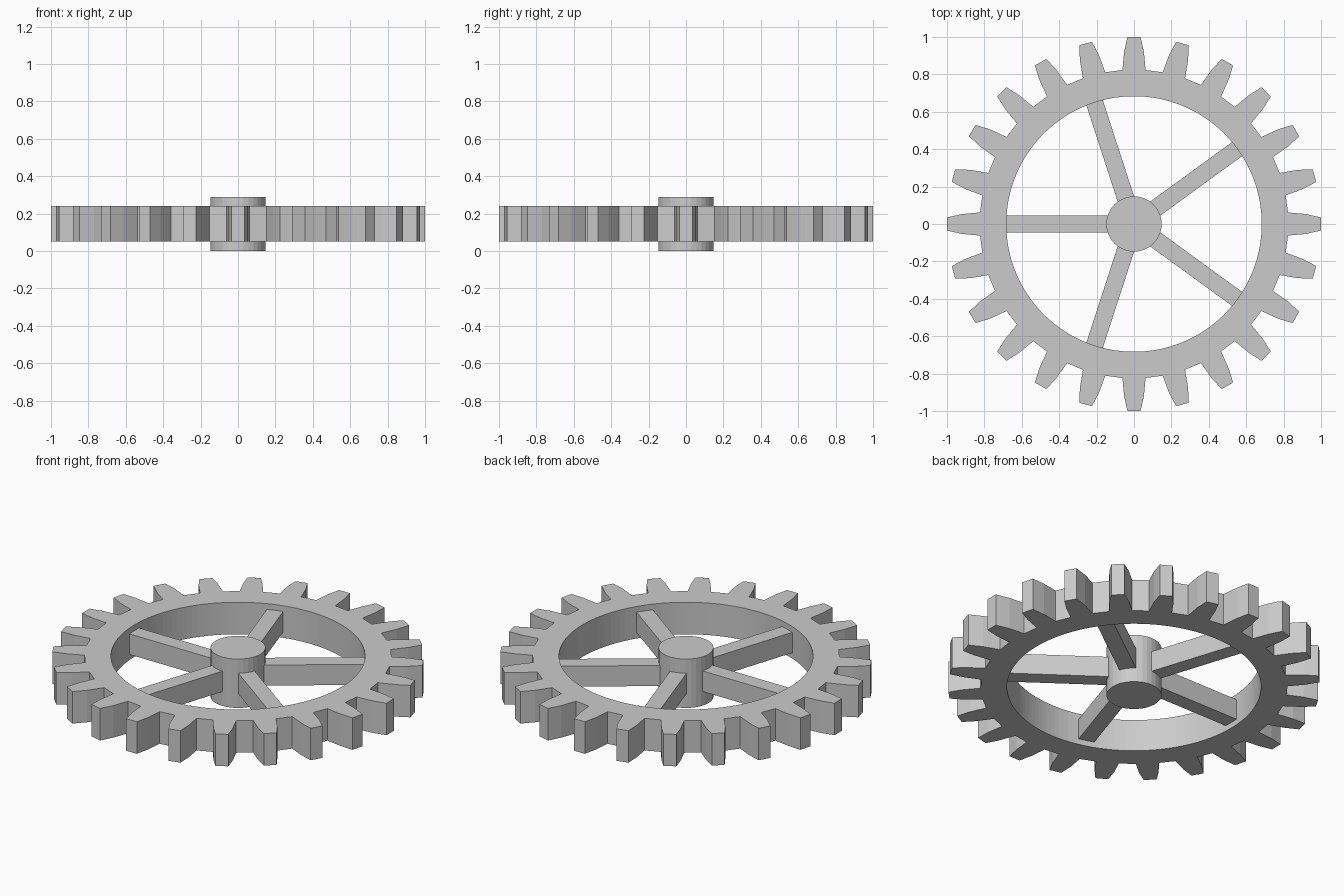
import bpy, bmesh
from math import sin, cos, pi, atan2, hypot, radians
from mathutils import Matrix

if "Cube" in bpy.data.objects:
    bpy.data.objects.remove(bpy.data.objects["Cube"])

TEETH = 24
SPOKES = 5
Z_MID = 0.145
RIM_LOW, RIM_HIGH = 0.05, 0.24
RIM_INNER = 0.683


def finish(bm, name):
    bmesh.ops.recalc_face_normals(bm, faces=bm.faces)
    mesh = bpy.data.meshes.new(name)
    bm.to_mesh(mesh)
    bm.free()
    obj = bpy.data.objects.new(name, mesh)
    bpy.context.collection.objects.link(obj)
    return obj


# Toothed rim: one tooth profile (radial, half width), repeated around
half = [(0.823, 0.062), (0.92, 0.053), (0.999, 0.035)]
tooth = [(r, -w) for r, w in half] + [(r, w) for r, w in reversed(half)]
outer, inner = [], []
n = len(tooth)
for t in range(TEETH):
    base = 2 * pi * t / TEETH
    for k, (x, y) in enumerate(tooth):
        a, r = base + atan2(y, x), hypot(x, y)
        outer.append((r * cos(a), r * sin(a)))
        b = base + 2 * pi / TEETH * (k - (n - 1) / 2) / n
        inner.append((RIM_INNER * cos(b), RIM_INNER * sin(b)))

bm = bmesh.new()
loops = [[bm.verts.new((x, y, z)) for x, y in pts]
         for pts, z in ((outer, RIM_LOW), (outer, RIM_HIGH),
                        (inner, RIM_HIGH), (inner, RIM_LOW))]
count = len(outer)
for i in range(4):
    p, q = loops[i], loops[(i + 1) % 4]
    for j in range(count):
        k = (j + 1) % count
        bm.faces.new((p[j], p[k], q[k], q[j]))
finish(bm, "toothed_rim")

# Hub
bm = bmesh.new()
bmesh.ops.create_cone(bm, cap_ends=True, segments=32, radius1=0.148, radius2=0.148,
                      depth=0.29, matrix=Matrix.Translation((0, 0, Z_MID)))
finish(bm, "hub")

# Spokes running from inside the hub into the rim
for s in range(SPOKES):
    bm = bmesh.new()
    start, end = 0.10, 0.69
    place = (Matrix.Rotation(pi + 2 * pi * s / SPOKES, 4, 'Z')
             @ Matrix.Translation(((start + end) / 2, 0, Z_MID))
             @ Matrix.Diagonal((end - start, 0.092, 0.122, 1)))
    bmesh.ops.create_cube(bm, size=1, matrix=place)
    finish(bm, f"spoke_{s + 1}")
